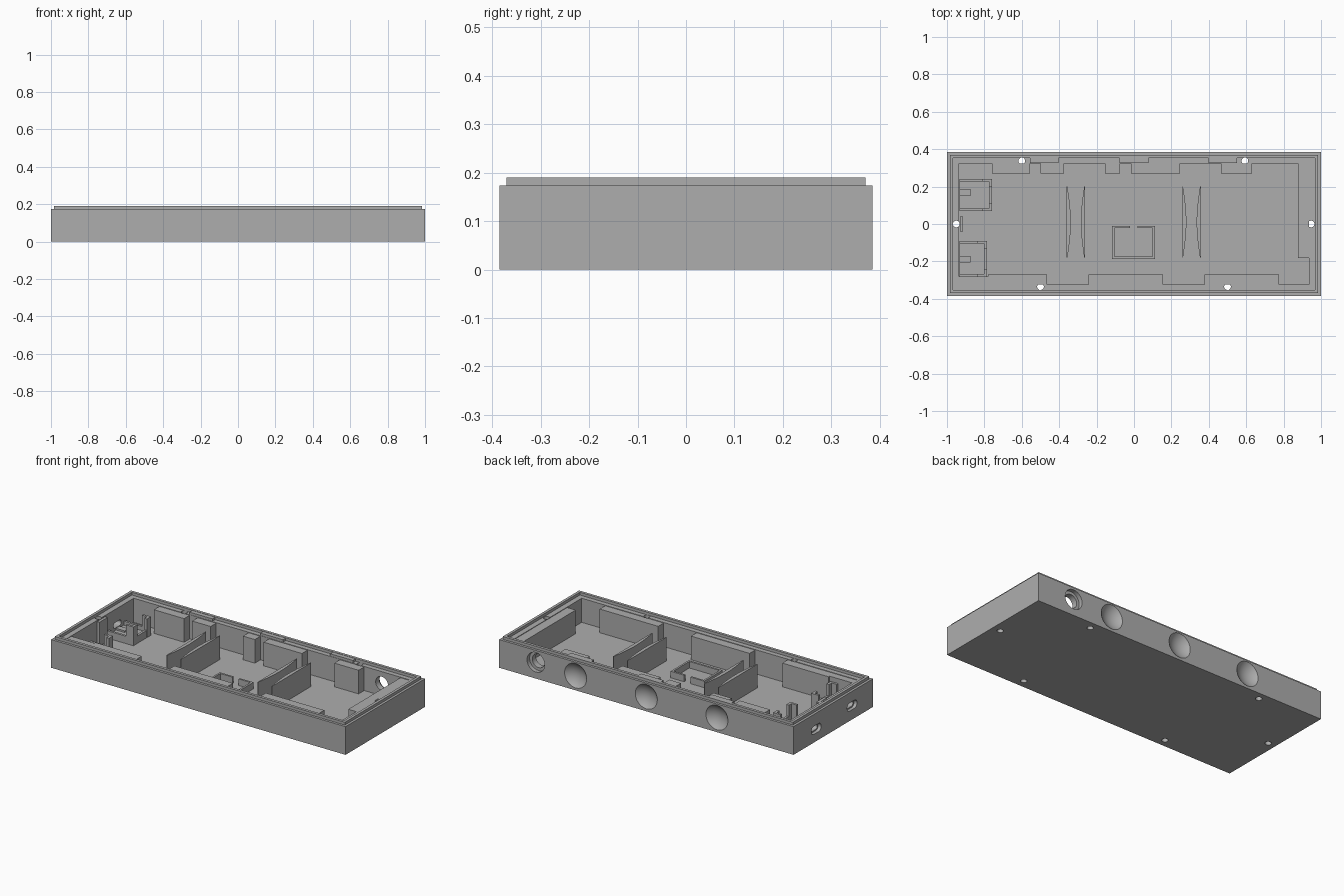
import bpy, bmesh, math
from mathutils import Matrix, Vector

if "Cube" in bpy.data.objects:
    bpy.data.objects.remove(bpy.data.objects["Cube"])

FLOOR, TOP = 0.025, 0.17
grey = bpy.data.materials.new("plain_grey")
grey.diffuse_color = (0.42, 0.42, 0.42, 1)
grey.use_nodes = True
grey.node_tree.nodes["Principled BSDF"].inputs["Base Color"].default_value = grey.diffuse_color


def finish(name, bm):
    bmesh.ops.recalc_face_normals(bm, faces=bm.faces[:])
    me = bpy.data.meshes.new(name)
    bm.to_mesh(me)
    bm.free()
    ob = bpy.data.objects.new(name, me)
    me.materials.append(grey)
    bpy.context.collection.objects.link(ob)
    return ob


def box(name, x0, x1, y0, y1, z1, z0=FLOOR - 0.005):
    bm = bmesh.new()
    m = Matrix.Translation(((x0 + x1) / 2, (y0 + y1) / 2, (z0 + z1) / 2))
    m = m @ Matrix.Diagonal((x1 - x0, y1 - y0, z1 - z0, 1))
    bmesh.ops.create_cube(bm, size=1, matrix=m)
    return finish(name, bm)


def prism(name, pts, z0, z1):
    bm = bmesh.new()
    f = bm.faces.new([bm.verts.new((x, y, z0)) for x, y in pts])
    g = bmesh.ops.extrude_face_region(bm, geom=[f])["geom"]
    bmesh.ops.translate(bm, vec=(0, 0, z1 - z0),
                        verts=[v for v in g if isinstance(v, bmesh.types.BMVert)])
    return finish(name, bm)


def cylinder(name, centre, r, depth, axis="Z", n=32):
    bm = bmesh.new()
    rot = Matrix.Rotation(math.pi / 2, 4, "X") if axis == "Y" else Matrix.Identity(4)
    bmesh.ops.create_cone(bm, cap_ends=True, segments=n, radius1=r, radius2=r,
                          depth=depth, matrix=Matrix.Translation(centre) @ rot)
    return finish(name, bm)


def cut(ob, cutter):
    mod = ob.modifiers.new("cut", "BOOLEAN")
    mod.operation, mod.solver, mod.object = "DIFFERENCE", "EXACT", cutter
    bpy.context.view_layer.objects.active = ob
    bpy.ops.object.modifier_apply(modifier=mod.name)
    bpy.data.objects.remove(cutter)


# Tray shell: nested rectangular loops form wall, raised lip, ledge and cavity
bm = bmesh.new()
rings = []
for hx, hy, z in ((1, .385, 0), (1, .385, .173), (.985, .37, .173), (.985, .37, .19),
                  (.968, .353, .19), (.968, .353, .173), (.935, .324, .173), (.935, .324, FLOOR)):
    rings.append([bm.verts.new((sx * hx, sy * hy, z))
                  for sx, sy in ((-1, -1), (1, -1), (1, 1), (-1, 1))])
for a, b in zip(rings, rings[1:]):
    for i in range(4):
        j = (i + 1) % 4
        bm.faces.new((a[i], a[j], b[j], b[i]))
bm.faces.new(rings[0])
bm.faces.new(rings[-1])
shell = finish("tray_shell", bm)

# Screw holes through the ledge
for x, y in ((-.6, .337), (.593, .337), (-.95, 0), (.947, 0), (-.5, -.335), (.5, -.335)):
    cut(shell, cylinder("screw_cutter", (x, y, .1), .018, .4, n=20))

# Stepped round socket in the back wall
cut(shell, cylinder("socket_cutter", (.75, .355, .1), .042, .2, "Y"))
cut(shell, cylinder("counterbore_cutter", (.75, .385, .1), .06, .05, "Y"))

# Shallow round dimples along the back wall
R, depth = .109, .03
for x in (-.48, 0, .48):
    bm = bmesh.new()
    bmesh.ops.create_uvsphere(bm, u_segments=48, v_segments=32, radius=R,
                              matrix=Matrix.Translation((x, .385 + R - depth, .09)))
    cut(shell, finish("dimple_cutter", bm))

# Rounded cable ports in the left wall
for y, z in ((.165, .075), (-.183, .085)):
    for hw, hh, x0, x1 in ((.038, .017, -1.05, -.9), (.048, .025, -1.05, -.98)):
        bm = bmesh.new()
        pts = []
        for k in range(24):
            t = 2 * math.pi * (k + .5) / 24
            s = math.copysign(hw - hh, math.cos(t))
            pts.append(bm.verts.new((x0, y + s + hh * math.cos(t), z + hh * math.sin(t))))
        g = bmesh.ops.extrude_face_region(bm, geom=[bm.faces.new(pts)])["geom"]
        bmesh.ops.translate(bm, vec=(x1 - x0, 0, 0),
                            verts=[v for v in g if isinstance(v, bmesh.types.BMVert)])
        cut(shell, finish("port_cutter", bm))

bpy.ops.object.select_all(action="DESELECT")
shell.select_set(True)
bpy.context.view_layer.objects.active = shell
bpy.ops.object.shade_smooth_by_angle(angle=math.radians(25))

# Ledge fillers above the dimples
for x in (-.48, 0, .475):
    box("ledge_filler", x - .077, x + .077, .326, .368, .188, .168)

# Wall slabs along the back, front and right side
for x0, x1 in ((-.76, -.555), (-.5, -.375), (-.155, -.075), (-.015, .245), (.465, .63)):
    box("back_slab", x0, x1, .27, .3235, TOP)
for x0, x1 in ((-.935, -.78), (-.78, -.465), (-.243, .155), (.378, .775)):
    box("front_slab", x0, x1, -.3235, -.28 if x1 < -.7 else -.27, TOP)
box("right_slab", .877, .9345, -.183, .3235, TOP)

# Crescent ribs in facing pairs
for x, side in ((-.36, 1), (-.262, -1), (.258, 1), (.357, -1)):
    arc = [(x + side * (.004 + .018 * math.cos(t * math.pi / 24)), .01 + .19 * t / 12)
           for t in range(-12, 13)]
    prism("curved_rib", [(x, .2), (x, -.18)] + arc, FLOOR - .005, TOP)

# Low open frame in the middle
for x0, x1, y0, y1 in ((-.117, .112, -.187, -.175), (-.117, -.105, -.175, -.01),
                       (.1, .112, -.175, -.01), (-.105, -.022, -.022, -.01),
                       (.02, .1, -.022, -.01)):
    box("centre_frame", x0, x1, y0, y1, .065)

# Board holders behind the cable ports: pad, low walls, corner posts, port rest
for x1, y0, y1, py in ((-.76, .07, .24, .168), (-.787, -.28, -.09, -.188)):
    box("holder_pad", -.934, x1 - .015, y0 + .014, y1 - .014, .045)
    box("holder_wall", x1 - .015, x1, y0, y1, .07)
    for ya in (y0, y1 - .014):
        box("holder_side", -.934, x1 - .015, ya, ya + .014, .07)
        s = 1 if ya == y0 else -1
        e = y0 if s == 1 else y1
        box("corner_post", x1 - .016, x1 + .001, min(e, e + s * .04), max(e, e + s * .04), .14)
        box("corner_post", x1 - .05, x1 - .016, ya, ya + .014, .14)
    box("port_rest", -.934, -.875, py - .018, py + .018, .055)
box("left_boss", -.93, -.913, -.04, .04, TOP)
